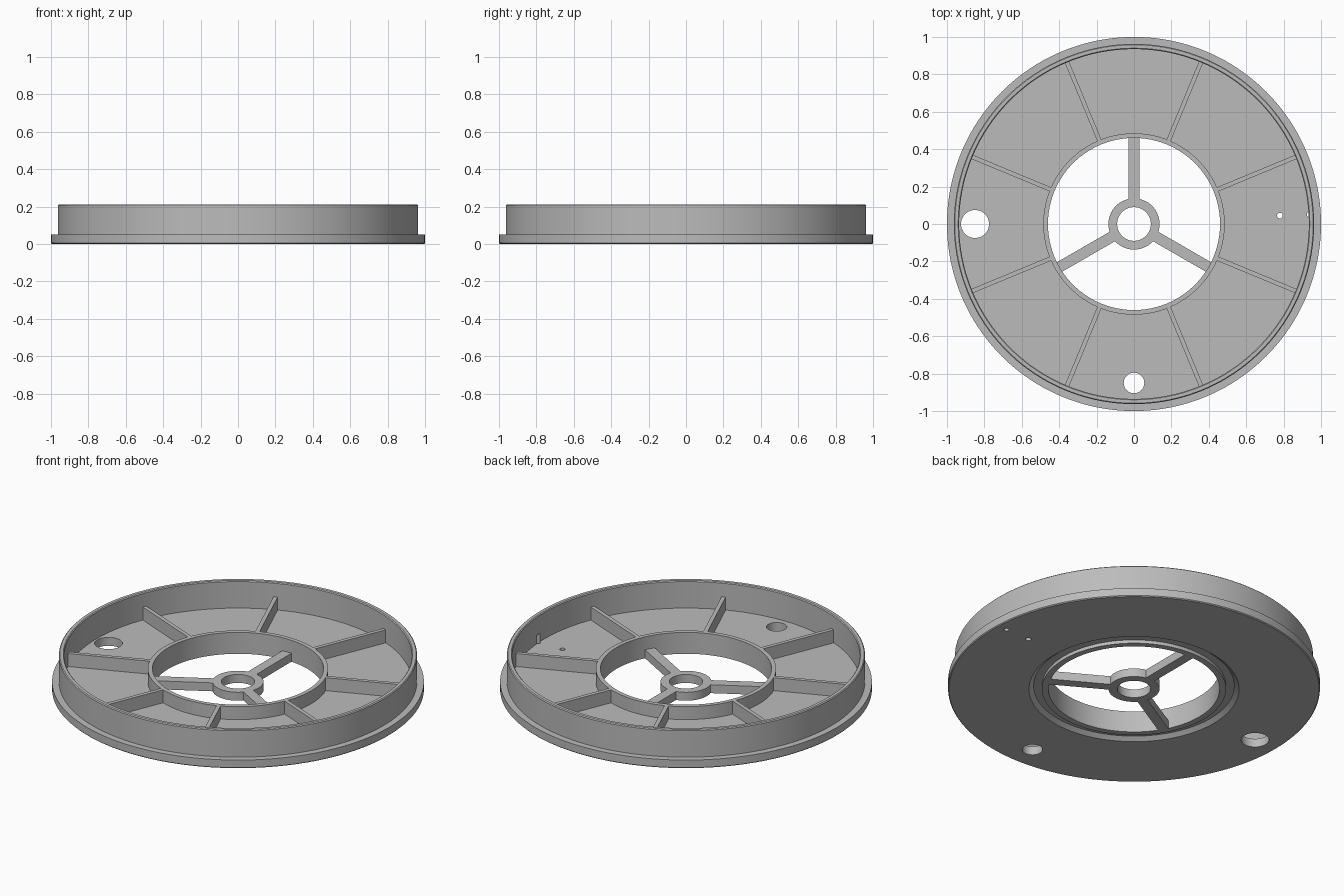
import bpy, bmesh
from math import radians, cos, sin, pi
from mathutils import Matrix

if "Cube" in bpy.data.objects:
    bpy.data.objects.remove(bpy.data.objects["Cube"], do_unlink=True)

grey = bpy.data.materials.new("mid grey")
grey.use_nodes = True
COLOUR = (0.5, 0.5, 0.5, 1)
grey.diffuse_color = COLOUR
grey.node_tree.nodes["Principled BSDF"].inputs["Base Color"].default_value = COLOUR


def make_object(name, bm):
    bmesh.ops.recalc_face_normals(bm, faces=bm.faces)
    mesh = bpy.data.meshes.new(name)
    bm.to_mesh(mesh)
    bm.free()
    mesh.materials.append(grey)
    obj = bpy.data.objects.new(name, mesh)
    bpy.context.collection.objects.link(obj)
    return obj


def lathe(name, profile, steps):
    """Turn a closed (radius, height) profile around the z axis."""
    bm = bmesh.new()
    rings = []
    for i in range(steps):
        a = 2 * pi * i / steps
        rings.append([bm.verts.new((r * cos(a), r * sin(a), z)) for r, z in profile])
    n = len(profile)
    for i in range(steps):
        here, after = rings[i], rings[(i + 1) % steps]
        for j in range(n):
            k = (j + 1) % n
            bm.faces.new((here[j], after[j], after[k], here[k]))
    return make_object(name, bm)


def radial_bar(name, angle, r0, r1, width, z0, z1):
    """Straight bar pointing outward from the centre."""
    bm = bmesh.new()
    place = (Matrix.Rotation(radians(angle), 4, "Z")
             @ Matrix.Translation(((r0 + r1) / 2, 0, (z0 + z1) / 2))
             @ Matrix.Diagonal((r1 - r0, width, z1 - z0, 1)))
    bmesh.ops.create_cube(bm, size=1, matrix=place)
    return make_object(name, bm)


def drill(target, x, y, radius, top):
    """Cut a round vertical hole from below up to the given height."""
    bm = bmesh.new()
    low = -0.1
    bmesh.ops.create_cone(bm, cap_ends=True, segments=40, radius1=radius, radius2=radius,
                          depth=top - low, matrix=Matrix.Translation((x, y, (top + low) / 2)))
    cutter = make_object("hole_cutter", bm)
    cutter.hide_render = True
    mod = target.modifiers.new("hole", "BOOLEAN")
    mod.operation, mod.solver, mod.object = "DIFFERENCE", "EXACT", cutter
    bpy.context.view_layer.objects.active = target
    bpy.ops.object.modifier_apply(modifier=mod.name)
    bpy.data.objects.remove(cutter, do_unlink=True)


FLOOR, RIB_TOP = 0.05, 0.127

# Dish: inner collar, recess underneath, flange, outer wall and floor
dish = lathe("dish_body", [
    (0.46, 0), (0.495, 0), (0.495, 0.02), (0.54, 0.02), (0.565, 0),
    (0.995, 0), (1, 0.005), (1, FLOOR), (0.963, FLOOR),
    (0.963, 0.207), (0.958, 0.212), (0.94, 0.212), (0.935, 0.207),
    (0.935, FLOOR), (0.485, FLOOR), (0.485, RIB_TOP), (0.46, RIB_TOP)], 160)

# Two large holes, a pin hole and a blind pin hole that nicks the wall
for x, y, radius, top in ((-0.85, 0, 0.075, 0.15), (0, -0.85, 0.055, 0.15),
                          (0.78, 0.045, 0.015, 0.15), (0.938, 0.05, 0.014, 0.1)):
    drill(dish, x, y, radius, top)

# Central hub
hub = lathe("centre_hub", [(0.09, 0), (0.137, 0), (0.137, FLOOR), (0.09, FLOOR)], 64)

# Three spokes joining hub and collar
for i in range(3):
    radial_bar(f"spoke_{i + 1}", 90 + 120 * i, 0.125, 0.468, 0.058, 0, FLOOR)

# Eight stiffening ribs on the floor
for i in range(8):
    radial_bar(f"rib_{i + 1}", 22.5 + 45 * i, 0.475, 0.942, 0.023, FLOOR - 0.01, RIB_TOP)

# Smooth the round parts, keep their edges crisp
bpy.ops.object.select_all(action="DESELECT")
for obj in (dish, hub):
    obj.select_set(True)
bpy.context.view_layer.objects.active = dish
bpy.ops.object.shade_smooth_by_angle(angle=radians(30))
